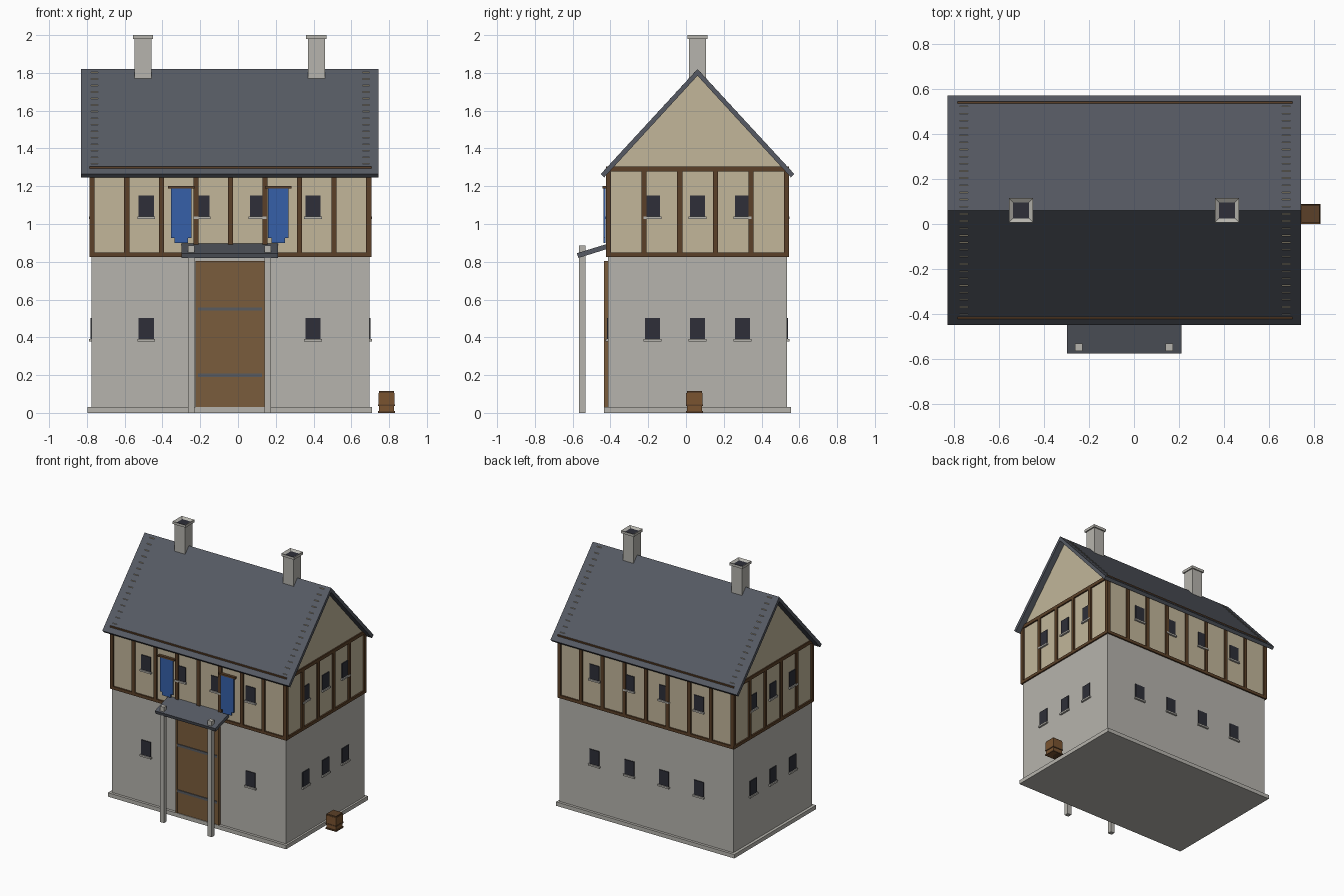
import bpy, bmesh, math
from mathutils import Vector, Matrix

cube = bpy.data.objects.get("Cube")
if cube:
    bpy.data.objects.remove(cube, do_unlink=True)


def material(name, rgb):
    lin = [(c / 255 / 12.92) if c < 10 else ((c / 255 + 0.055) / 1.055) ** 2.4 for c in rgb]
    m = bpy.data.materials.new(name)
    m.use_nodes = True
    m.diffuse_color = (*lin, 1)
    m.node_tree.nodes["Principled BSDF"].inputs["Base Color"].default_value = (*lin, 1)
    return m


STONE = material("pale stone", (182, 180, 173))
PLASTER = material("cream plaster", (194, 182, 154))
TIMBER = material("dark timber", (91, 64, 40))
SLATE = material("blue grey slate", (86, 90, 99))
DOOR = material("door wood", (122, 92, 60))
GLASS = material("dark glass", (46, 47, 56))
CLOTH = material("blue cloth", (54, 96, 168))
IRON = material("strap iron", (88, 91, 96))
CRATE = material("crate wood", (122, 84, 48))


def finish(name, bm, *mats):
    bmesh.ops.recalc_face_normals(bm, faces=bm.faces)
    me = bpy.data.meshes.new(name)
    bm.to_mesh(me)
    bm.free()
    for m in mats:
        me.materials.append(m)
    ob = bpy.data.objects.new(name, me)
    bpy.context.collection.objects.link(ob)
    return ob


def add_box(bm, x0, x1, y0, y1, z0, z1):
    mid = Vector((x0 + x1, y0 + y1, z0 + z1)) / 2
    mat = Matrix.Translation(mid) @ Matrix.Diagonal((x1 - x0, y1 - y0, z1 - z0, 1))
    return bmesh.ops.create_cube(bm, size=1, matrix=mat)["verts"]


def boxes(name, mat, *specs):
    bm = bmesh.new()
    for s in specs:
        add_box(bm, *s)
    return finish(name, bm, mat)


def extrude(name, mat, outline, direction):
    bm = bmesh.new()
    face = bm.faces.new([bm.verts.new(p) for p in outline])
    ext = bmesh.ops.extrude_face_region(bm, geom=[face])["geom"]
    bmesh.ops.translate(bm, vec=direction, verts=[v for v in ext if isinstance(v, bmesh.types.BMVert)])
    return finish(name, bm, mat)


# Main wall extents and centre
X0, X1, Y0, Y1 = -0.775, 0.695, -0.413, 0.535
CX, CY = (X0 + X1) / 2, 0.061

# Walls
boxes("plinth", STONE, (X0 - 0.022, X1 + 0.015, Y0 - 0.02, Y1 + 0.02, 0, 0.03))
boxes("lower_wall", STONE, (X0, X1, Y0, Y1, 0.0, 0.83))
boxes("upper_wall", PLASTER, (X0, X1, Y0, Y1, 0.83, 1.285))

# Timber frame: horizontal rails and evenly spaced studs
P, W = 0.011, 0.027
frame = []
for z0, z1 in ((0.825, 0.848), (1.278, 1.304)):
    for y in (Y0, Y1):
        frame.append((X0 - P, X1 + P, y - P, y + P, z0, z1))
    for x in (X0, X1):
        frame.append((x - P, x + P, Y0 - P, Y1 + P, z0, z1))
for i in range(9):
    x = X0 + 0.003 + i * (X1 - X0 - 0.006) / 8
    for y in (Y0, Y1):
        frame.append((x - W / 2, x + W / 2, y - P, y + P, 0.84, 1.285))
for i in range(6):
    y = Y0 + 0.003 + i * (Y1 - Y0 - 0.006) / 5
    for x in (X0, X1):
        frame.append((x - P, x + P, y - W / 2, y + W / 2, 0.84, 1.285))
boxes("timber_frame", TIMBER, *frame)

# Windows and sills on all four sides
panes, sills = [], []
for z in (0.39, 1.04):
    for i in range(4):
        x = -0.486 + i * 0.2945
        for y, side in ((Y0, -1), (Y1, 1)):
            if side < 0 and z < 1 and i in (1, 2):
                continue
            panes.append((x - 0.04, x + 0.04, y - 0.006, y + 0.006, z, z + 0.112))
            sills.append((x - 0.047, x + 0.047, y - 0.014, y + 0.014, z - 0.013, z))
    for i in range(3):
        y = CY + (i - 1) * 0.238
        for x in (X0, X1):
            panes.append((x - 0.006, x + 0.006, y - 0.04, y + 0.04, z, z + 0.112))
            sills.append((x - 0.014, x + 0.014, y - 0.047, y + 0.047, z - 0.013, z))
boxes("window_panes", GLASS, *panes)
boxes("window_sills", STONE, *sills)

# Roof: chevron section swept along x
RIDGE, SLOPE = 1.82, 1.088
R0, R1 = -0.832, 0.745
section = [(0, RIDGE), (0.512, 1.265), (0.494, 1.247), (0, 1.785)]
outline = [(R0, CY + h, z) for h, z in section]
outline += [(R0, CY - h, z) for h, z in section[2:0:-1]]
extrude("roof", SLATE, outline, (R1 - R0, 0, 0))

# Stepped gable walls whose corners just break through the roof
STEPS, G0 = 15, 1.285
h = (1.805 - G0) / STEPS
gable = []
for i in range(STEPS):
    z = G0 + i * h
    half = min((RIDGE - z - h) / SLOPE + 0.004, 0.474)
    for x in (X0 - 0.003, X1 - 0.036):
        gable.append((x, x + 0.038, CY - half, CY + half, z, z + h))
boxes("gable_walls", PLASTER, *gable)

# Chimneys with a sunken dark flue
for side, x in (("right", -0.503), ("left", 0.415)):
    boxes(side + "_chimney", STONE, (x - 0.045, x + 0.045, CY - 0.045, CY + 0.045, 1.7, 1.985))
    bm = bmesh.new()
    add_box(bm, x - 0.054, x + 0.054, CY - 0.054, CY + 0.054, 1.98, 2.0)
    top = max(bm.faces, key=lambda f: f.calc_center_median().z)
    bmesh.ops.inset_region(bm, faces=[top], thickness=0.026)
    top.material_index = 1
    bmesh.ops.translate(bm, vec=(0, 0, -0.012), verts=top.verts)
    finish(side + "_chimney_cap", bm, STONE, GLASS)

# Door with frame and iron straps
DX0, DX1 = -0.225, 0.14
boxes("door", DOOR, (DX0 + 0.01, DX1 - 0.01, -0.427, Y0, 0.03, 0.795))
boxes("door_frame", DOOR,
      (DX0, DX0 + 0.014, -0.434, Y0, 0.03, 0.805),
      (DX1 - 0.014, DX1, -0.434, Y0, 0.03, 0.805),
      (DX0, DX1, -0.434, Y0, 0.79, 0.805))
boxes("door_straps", IRON, *[(DX0 + 0.008, DX1 - 0.008, -0.433, Y0, z - 0.009, z + 0.009)
                             for z in (0.2, 0.55)])

# Porch: sloping slab on two posts
extrude("porch_roof", SLATE,
        [(-0.298, -0.578, 0.845), (-0.298, -0.41, 0.897), (-0.298, -0.41, 0.87), (-0.298, -0.57, 0.82)],
        (0.51, 0, 0))
boxes("porch_posts", STONE, *[(x - 0.017, x + 0.017, -0.566, -0.533, 0, 0.885) for x in (-0.247, 0.157)])

# Hanging banners with rods
for side, x in (("right", -0.3), ("left", 0.213)):
    out = [(-0.055, 1.192), (0.055, 1.192), (0.055, 0.925), (0.036, 0.925),
           (0.036, 0.9), (-0.036, 0.9), (-0.036, 0.925), (-0.055, 0.925)]
    extrude(side + "_banner", CLOTH, [(x + a, -0.437, z) for a, z in out], (0, 0.01, 0))
    boxes(side + "_banner_rod", TIMBER, (x - 0.07, x + 0.07, -0.441, -0.42, 1.187, 1.2))

# Crate beside the wall
boxes("crate", CRATE, (0.743, 0.829, 0.001, 0.087, 0.045, 0.106),
      (0.746, 0.826, 0.004, 0.084, 0.0, 0.05))
boxes("crate_trim", TIMBER, (0.741, 0.831, -0.001, 0.089, 0.036, 0.045),
      (0.741, 0.831, -0.001, 0.089, 0.0, 0.01),
      (0.746, 0.826, 0.004, 0.084, 0.106, 0.115))
